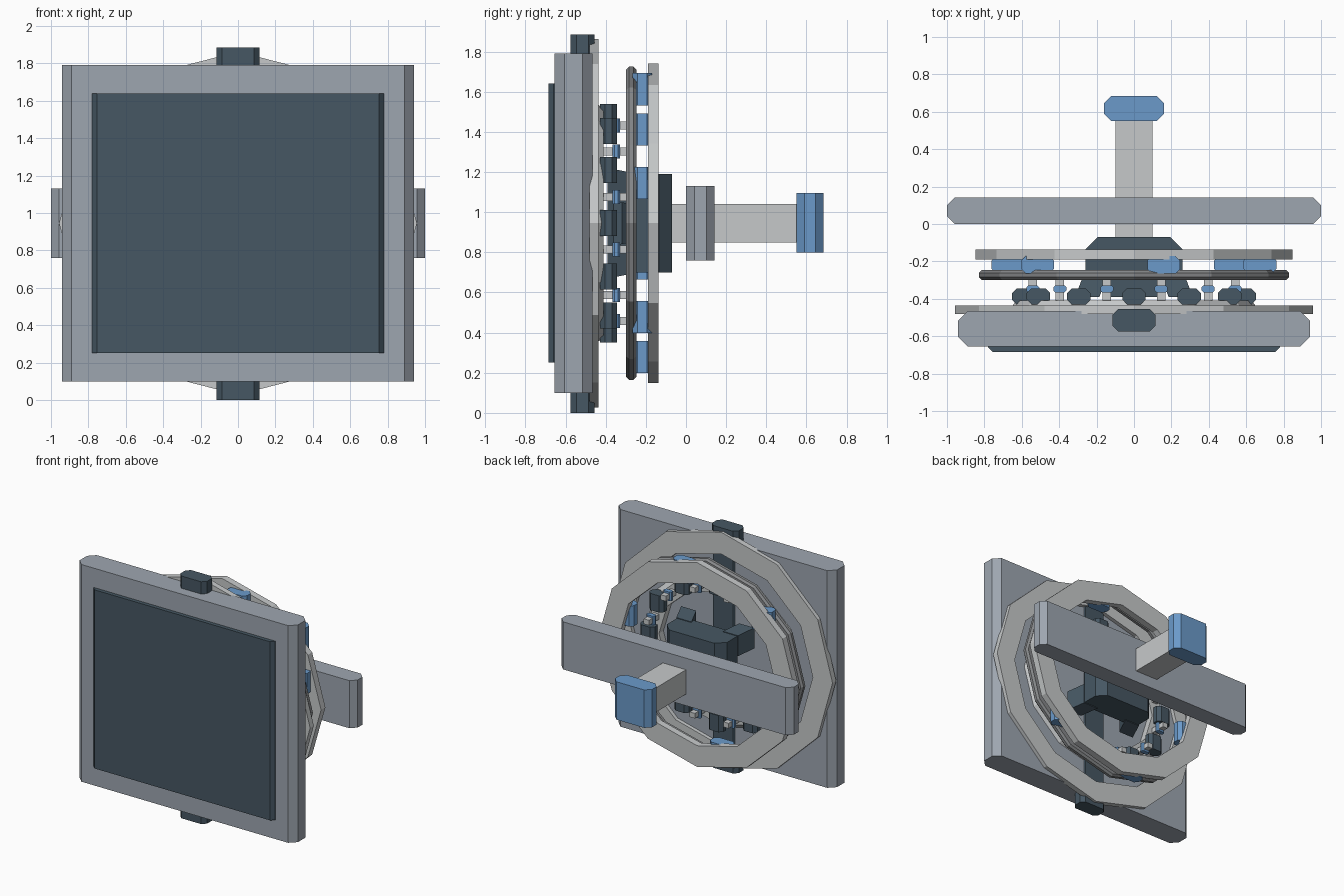
import bpy, bmesh, math
from mathutils import Matrix, Vector

if "Cube" in bpy.data.objects:
    bpy.data.objects.remove(bpy.data.objects["Cube"])

CZ = 0.945  # height of the centre axis


def material(name, srgb):
    lin = [((c / 255 + 0.055) / 1.055) ** 2.4 for c in srgb]
    m = bpy.data.materials.new(name)
    m.diffuse_color = (*lin, 1)
    m.use_nodes = True
    m.node_tree.nodes["Principled BSDF"].inputs["Base Color"].default_value = m.diffuse_color
    return m


GREY = material("steel grey", (158, 166, 176))
DARK = material("dark slate", (70, 87, 99))
BLUE = material("blue", (107, 154, 202))
LIGHT = material("light grey", (198, 201, 202))
MID = material("mid grey", (134, 136, 138))


def finish(name, bm, mat):
    bmesh.ops.recalc_face_normals(bm, faces=bm.faces)
    me = bpy.data.meshes.new(name)
    bm.to_mesh(me)
    bm.free()
    me.materials.append(mat)
    ob = bpy.data.objects.new(name, me)
    bpy.context.collection.objects.link(ob)
    return ob


def block(name, x, y, z, mat, c=0.0, c_back=None):
    """Upright prism over an x-y rectangle with chamfered corners."""
    (x0, x1), (y0, y1), (z0, z1) = x, y, z
    b = c if c_back is None else c_back
    pts = [(x0 + c, y0), (x1 - c, y0), (x1, y0 + c), (x1, y1 - b),
           (x1 - b, y1), (x0 + b, y1), (x0, y1 - b), (x0, y0 + c)]
    bm = bmesh.new()
    face = bm.faces.new([bm.verts.new((px, py, z0)) for px, py in pts])
    new = bmesh.ops.extrude_face_region(bm, geom=[face])["geom"]
    bmesh.ops.translate(bm, vec=(0, 0, z1 - z0),
                        verts=[v for v in new if isinstance(v, bmesh.types.BMVert)])
    bmesh.ops.remove_doubles(bm, verts=bm.verts, dist=1e-5)
    return finish(name, bm, mat)


def centred(name, p, size, mat, c=0.0):
    return block(name, *[(a - s / 2, a + s / 2) for a, s in zip(p, size)], mat, c)


def ring(name, rx, rz, profile, mat, sides=12):
    """Sweep an (inset, y) profile around a faceted oval."""
    bm = bmesh.new()
    loops = []
    for i in range(sides):
        a = 2 * math.pi * i / sides
        loops.append([bm.verts.new(((rx - d) * math.cos(a), y, CZ + (rz - d) * math.sin(a)))
                      for d, y in profile])
    n = len(profile)
    for i in range(sides):
        p, q = loops[i], loops[(i + 1) % sides]
        for j in range(n):
            k = (j + 1) % n
            bm.faces.new((p[j], p[k], q[k], q[j]))
    return finish(name, bm, mat)


def around(count, start, rx, rz):
    for i in range(count):
        a = math.radians(start + 360 * i / count)
        yield rx * math.cos(a), CZ + rz * math.sin(a)


# Front panel, inset screen and the spine that clamps it top and bottom
block("panel", (-0.94, 0.94), (-0.655, -0.465), (0.10, 1.79), GREY, 0.05)
block("screen", (-0.78, 0.78), (-0.685, -0.65), (0.25, 1.64), DARK, 0.025, 0.0)
block("spine", (-0.115, 0.115), (-0.575, -0.455), (0.0, 1.885), DARK, 0.03)

# Faceted rings behind the panel
ring("front_ring", 0.957, 0.917, [(0, -0.48), (0, -0.435), (0.17, -0.435), (0.17, -0.48)], LIGHT)
ring("inner_ring", 0.67, 0.61, [(0, -0.465), (0.04, -0.41), (0.15, -0.41), (0.15, -0.465)], LIGHT)
ring("middle_ring", 0.829, 0.78,
     [(0, -0.284), (0, -0.262), (0.015, -0.247), (0.075, -0.247),
      (0.09, -0.262), (0.09, -0.284), (0.075, -0.299), (0.015, -0.299)], MID)
ring("rear_ring", 0.848, 0.795, [(0, -0.19), (0, -0.137), (0.165, -0.137), (0.165, -0.19)], LIGHT)

# Dark pads, and blue pins on stems between them
for x, z in around(12, 0, 0.59, 0.53):
    centred("pad", (x, -0.387, z), (0.125, 0.085, 0.13), DARK, 0.025)
for x, z in around(12, 15, 0.56, 0.505):
    centred("pin_head", (x, -0.347, z), (0.07, 0.036, 0.07), BLUE, 0.01)
    centred("pin_stem", (x, -0.35, z), (0.045, 0.13, 0.04), LIGHT)

# Blue spacers joining the middle and rear rings
for x, z in around(6, 17, 0.705, 0.685):
    centred("spacer", (x, -0.218, z), (0.175, 0.095, 0.16), BLUE, 0.025)

# Central hub with four splayed arms
block("hub", (-0.26, 0.26), (-0.30, -0.07), (0.70, 1.19), DARK, 0.04, 0.065)
block("hub_core", (-0.17, 0.17), (-0.39, -0.29), (0.79, 1.10), DARK, 0.03)
for sx in (-1, 1):
    for sz in (-1, 1):
        bm = bmesh.new()
        bmesh.ops.create_cube(bm, size=1)
        for v in bm.verts:
            t = 0.5 - v.co.y  # 1 at the panel end
            v.co = Vector((sx * (0.20 + 0.05 * t + 0.13 * v.co.x), -0.39 + 0.13 * (1 - t),
                           CZ + sz * (0.17 + 0.025 * t + 0.16 * v.co.z)))
        finish("hub_arm", bm, DARK)

# Rear beam, crossbar and handle
block("beam", (-0.10, 0.10), (-0.08, 0.56), (0.85, 1.04), LIGHT)
block("crossbar", (-1.0, 1.0), (0.0, 0.143), (0.76, 1.13), GREY, 0.042)
block("handle", (-0.16, 0.16), (0.55, 0.685), (0.80, 1.095), BLUE, 0.04)
